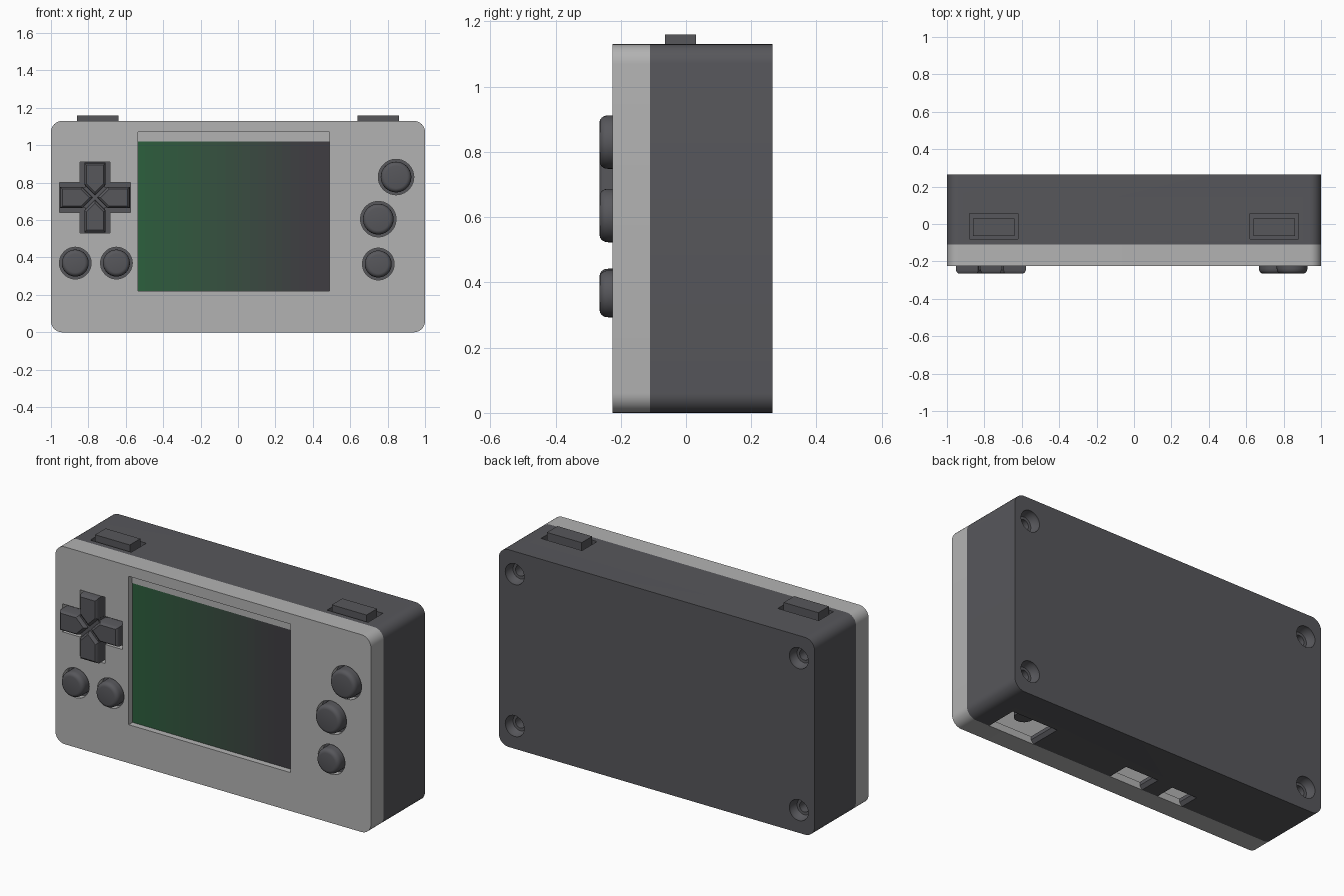
import bpy, bmesh, math

if "Cube" in bpy.data.objects:
    bpy.data.objects.remove(bpy.data.objects["Cube"])


def material(name, rgb):
    m = bpy.data.materials.new(name)
    m.diffuse_color = (*rgb, 1)
    m.use_nodes = True
    m.node_tree.nodes["Principled BSDF"].inputs["Base Color"].default_value = m.diffuse_color
    return m


LIGHT = material("light_grey", (0.45, 0.45, 0.45))
DARK = material("dark_grey", (0.095, 0.095, 0.105))


def loft(name, rings, mat=None, axis="y"):
    """Skin rings of (level, outline) along y (outline in x,z) or z (outline in x,y)."""
    bm = bmesh.new()
    loops = [[bm.verts.new((a, lv, b) if axis == "y" else (a, b, lv)) for a, b in pts]
             for lv, pts in rings]
    n = len(loops[0])
    for lo, hi in zip(loops, loops[1:]):
        for i in range(n):
            j = (i + 1) % n
            bm.faces.new((lo[i], lo[j], hi[j], hi[i]))
    bm.faces.new(loops[0])
    bm.faces.new(loops[-1])
    bmesh.ops.recalc_face_normals(bm, faces=bm.faces)
    me = bpy.data.meshes.new(name)
    bm.to_mesh(me)
    bm.free()
    ob = bpy.data.objects.new(name, me)
    bpy.context.collection.objects.link(ob)
    if mat:
        me.materials.append(mat)
    return ob


def rect(x0, x1, z0, z1, r=0.0, seg=8):
    if r == 0:
        return [(x0, z0), (x1, z0), (x1, z1), (x0, z1)]
    pts = []
    for k, (cx, cz) in enumerate([(x1 - r, z1 - r), (x0 + r, z1 - r), (x0 + r, z0 + r), (x1 - r, z0 + r)]):
        for i in range(seg + 1):
            a = math.pi / 2 * (k + i / seg)
            pts.append((cx + r * math.cos(a), cz + r * math.sin(a)))
    return pts


def circle(x, z, r, n=40):
    return [(x + r * math.cos(2 * math.pi * i / n), z + r * math.sin(2 * math.pi * i / n)) for i in range(n)]


def cross(x, z, w, l):
    quarter = [(w, w), (w, l), (-w, l)]
    pts = []
    for _ in range(4):
        pts += quarter
        quarter = [(-b, a) for a, b in quarter]
    return [(x + a, z + b) for a, b in pts]


def prism(name, pts, y0, y1, mat=None):
    return loft(name, [(y0, pts), (y1, pts)], mat)


def boolean(ob, tool, op="DIFFERENCE"):
    m = ob.modifiers.new("bool", "BOOLEAN")
    m.operation, m.object, m.solver = op, tool, "EXACT"
    bpy.context.view_layer.objects.active = ob
    bpy.ops.object.modifier_apply(modifier=m.name)
    bpy.data.objects.remove(tool)


# Layout
PAD = (-0.765, 0.72)
BUTTONS = [("small_button_outer", -0.87, 0.37, 0.085), ("small_button_inner", -0.65, 0.37, 0.085),
           ("small_button_right", 0.75, 0.365, 0.085), ("main_button_low", 0.75, 0.605, 0.095),
           ("main_button_high", 0.845, 0.83, 0.095)]
OUTER = rect(-1, 1, 0, 1.13, 0.06)
INNER = rect(-0.96, 0.96, 0.04, 1.09, 0.03)

# Front shell with screen window and button holes
front = prism("front_shell", OUTER, -0.225, -0.11, LIGHT)
boolean(front, prism("cut", INNER, -0.185, -0.05))
boolean(front, prism("cut", rect(-0.535, 0.49, 0.22, 1.07), -0.3, -0.15))
boolean(front, prism("cut", cross(*PAD, 0.08, 0.19), -0.3, -0.15))
for _, x, z, r in BUTTONS:
    boolean(front, prism("cut", circle(x, z, r), -0.3, -0.15))

# Back shell: hollow, screw bosses, countersunk screw holes
back = prism("back_shell", OUTER, -0.11, 0.265, DARK)
boolean(back, prism("cut", INNER, -0.2, 0.225))
for sx in (-0.9, 0.9):
    for z in (0.13, 1.0):
        boolean(back, prism("boss", circle(sx, z, 0.08, 32), -0.10, 0.24), "UNION")
        boolean(back, loft("cut", [(y, circle(sx, z, r, 32)) for y, r in
                                   ((0.10, 0.03), (0.215, 0.03), (0.216, 0.045), (0.245, 0.06), (0.3, 0.06))]))

# Bottom port openings, flared outward, open to the seam
for x0, x1, y1 in ((0.58, 0.84, 0.06), (-0.13, 0.05, 0.0), (-0.39, -0.26, -0.01)):
    f = 0.015
    boolean(back, loft("cut", [(-0.02, rect(x0 - f, x1 + f, -0.15, y1 + f)),
                               (0.0, rect(x0 - f, x1 + f, -0.15, y1 + f)),
                               (0.02, rect(x0, x1, -0.15, y1)),
                               (0.06, rect(x0, x1, -0.15, y1))], axis="z"))

# Shoulder buttons in their slots
for side, s in (("left", -1), ("right", 1)):
    boolean(back, loft("cut", [(lv, rect(s * 0.75 - 0.13, s * 0.75 + 0.13, -0.08, 0.055))
                               for lv in (1.05, 1.2)], axis="z"))
    loft("shoulder_button_" + side, [(lv, rect(s * 0.75 - w, s * 0.75 + w, y0, y1)) for lv, w, y0, y1 in
                                     ((1.06, 0.15, -0.1, 0.075), (1.089, 0.15, -0.1, 0.075),
                                      (1.09, 0.11, -0.065, 0.03), (1.16, 0.11, -0.065, 0.03))], DARK, "z")

# Screen: a strip per tint, fading from green to dark grey
N = 24
screen = prism("screen", rect(-0.54, 0.495, 0.21, 1.02), -0.19, -0.16, DARK)
bm = bmesh.new()
bm.from_mesh(screen.data)
for i in range(1, N):
    bmesh.ops.bisect_plane(bm, geom=bm.verts[:] + bm.edges[:] + bm.faces[:],
                           plane_co=(-0.54 + 1.035 * i / N, 0, 0), plane_no=(1, 0, 0))
bm.normal_update()
for face in bm.faces:
    if face.normal.y < -0.9:
        face.material_index = 1 + min(N - 1, int((face.calc_center_median().x + 0.54) / 1.035 * N))
bm.to_mesh(screen.data)
bm.free()
for i in range(N):
    t = min(1, i / (N * 0.85))
    screen.data.materials.append(material("screen_tint", (
        0.025 + 0.025 * t, 0.115 - 0.068 * t, 0.047 + 0.008 * t)))
prism("screen_upper_strip", rect(-0.54, 0.495, 1.02, 1.08), -0.195, -0.16, LIGHT)

# Round buttons with a retaining flange and rounded rim
for name, x, z, r in BUTTONS:
    c = r - 0.013
    profile = [(-0.15, r + 0.015), (-0.184, r + 0.015), (-0.184, c), (-0.238, c)]
    profile += [(-0.24 - 0.025 * math.sin(a), c - 0.022 * (1 - math.cos(a)))
                for a in (math.pi / 8 * k for k in range(1, 5))]
    loft(name, [(y, circle(x, z, q)) for y, q in profile], DARK)

# Direction pad: flange, low cross and four pointed arms
prism("pad_flange", cross(*PAD, 0.095, 0.19), -0.184, -0.15, DARK)
prism("pad_core", cross(*PAD, 0.053, 0.18), -0.246, -0.17, DARK)
arm = [(0, 0.012), (0.056, 0.068), (0.056, 0.187), (-0.056, 0.187), (-0.056, 0.068)]
for k in range(4):
    c, s = round(math.cos(k * math.pi / 2)), round(math.sin(k * math.pi / 2))
    rings = []
    for y, f in ((-0.17, 1), (-0.247, 1), (-0.259, 0.93), (-0.265, 0.82)):
        pts = [(a * f, 0.11 + (b - 0.11) * f) for a, b in arm]
        rings.append((y, [(PAD[0] + a * c - b * s, PAD[1] + a * s + b * c) for a, b in pts]))
    loft("pad_arm_%d" % (k + 1), rings, DARK)

# Audio socket behind the large bottom opening
loft("audio_socket", [(lv, circle(0.72, 0.0, 0.05, 24)) for lv in (0.05, 0.16)], DARK, "z")

# Smooth round surfaces, keep edges crisp
bpy.ops.object.select_all(action="DESELECT")
for ob in bpy.context.scene.objects:
    ob.select_set(True)
bpy.context.view_layer.objects.active = front
bpy.ops.object.shade_smooth_by_angle(angle=math.radians(28))
